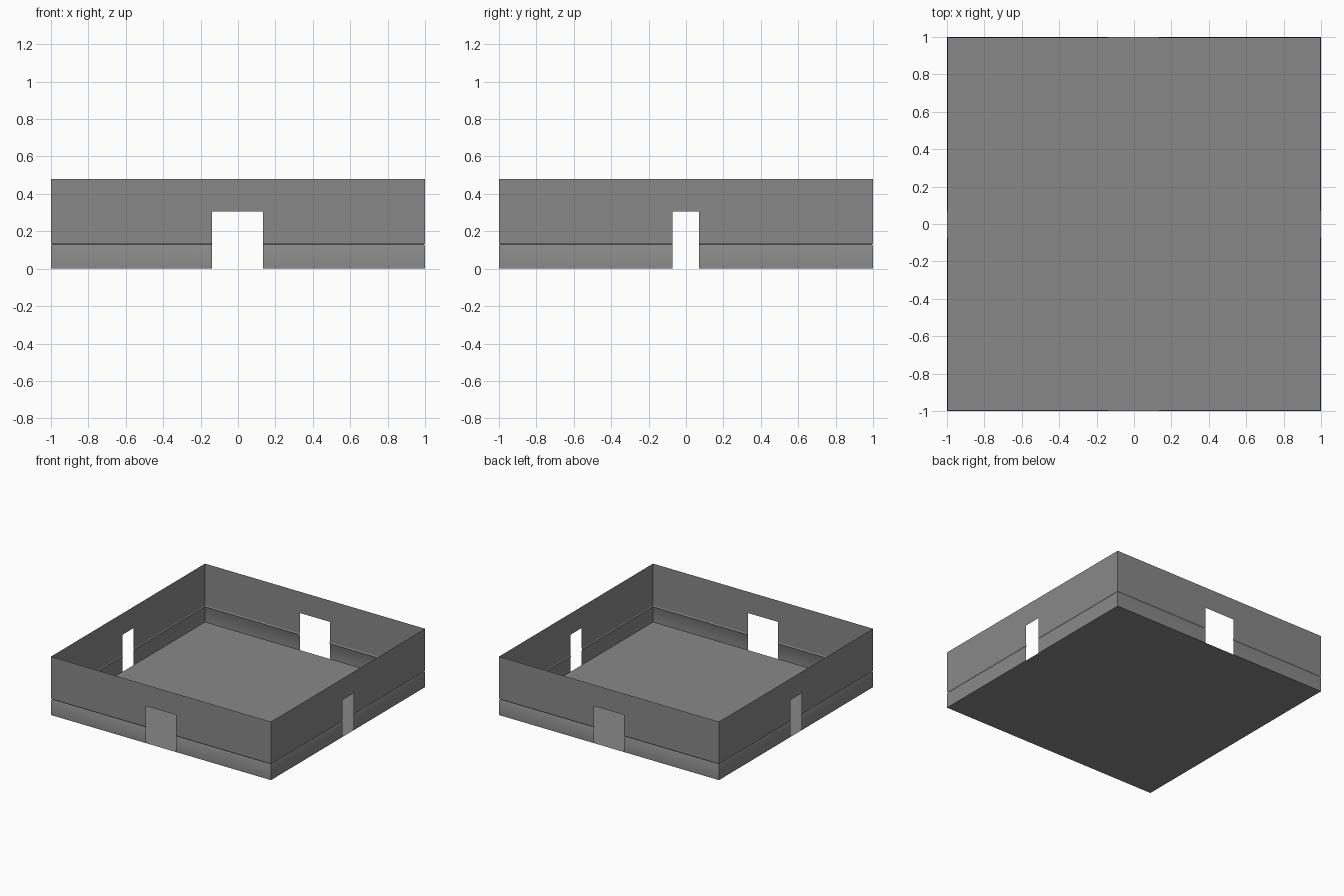
import bpy, bmesh, math
from mathutils import Vector

cube = bpy.data.objects.get("Cube")
if cube:
    bpy.data.objects.remove(cube, do_unlink=True)

grey = bpy.data.materials.new("plain grey")
grey.use_nodes = True
colour = (0.25, 0.25, 0.25, 1)
grey.diffuse_color = colour
grey.node_tree.nodes["Principled BSDF"].inputs["Base Color"].default_value = colour

HALF, HEIGHT, DOOR_TOP = 1.0, 0.48, 0.305
# wall section: (outward distance, height), with a shallow groove
SECTION = [(HALF, 0), (HALF, 0.12), (0.995, 0.129), (HALF, 0.137),
           (HALF, DOOR_TOP), (HALF, HEIGHT)]


def finish(bm, name):
    mesh = bpy.data.meshes.new(name)
    bm.to_mesh(mesh)
    bm.free()
    mesh.materials.append(grey)
    obj = bpy.data.objects.new(name, mesh)
    bpy.context.collection.objects.link(obj)
    return obj


def wall(name, outward, door_lo, door_hi):
    """Thin wall sheet facing outward, with a doorway between two positions."""
    out = Vector(outward)
    along = Vector((abs(out.y), abs(out.x), 0))
    bm = bmesh.new()
    rows = [[bm.verts.new(out * d + along * u + Vector((0, 0, z)))
             for u in (-d, door_lo, door_hi, d)] for d, z in SECTION]
    for r in range(len(rows) - 1):
        for c in range(3):
            if c == 1 and SECTION[r + 1][1] <= DOOR_TOP:
                continue
            face = bm.faces.new((rows[r][c], rows[r][c + 1],
                                 rows[r + 1][c + 1], rows[r + 1][c]))
            face.normal_update()
            if face.normal.dot(out) < 0:
                face.normal_flip()
            # only the skirting below the groove is softly shaded
            face.smooth = r < 2
    return finish(bm, name)


# four walls: wide doorways front and back, narrow ones at the sides
for name, sign in (("front_wall", -1), ("back_wall", 1)):
    wall(name, (0, sign, 0), -0.138, 0.135)
for name, sign in (("right_wall", -1), ("left_wall", 1)):
    wall(name, (sign, 0, 0), -0.073, 0.07)

# floor sheet
bm = bmesh.new()
bmesh.ops.create_grid(bm, x_segments=1, y_segments=1, size=HALF)
finish(bm, "floor")
